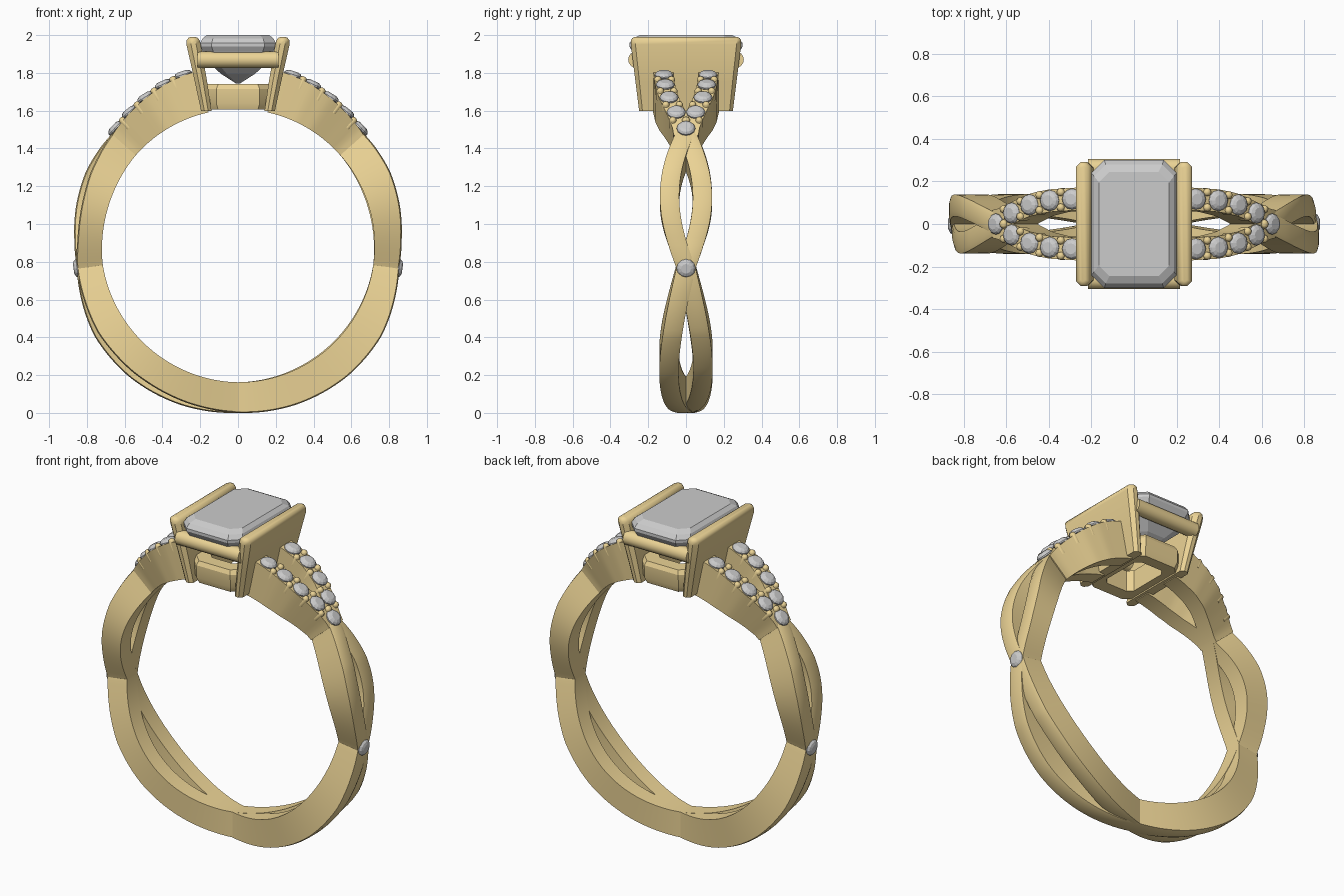
import bpy, bmesh
from math import sin, cos, pi, radians
from mathutils import Vector

if "Cube" in bpy.data.objects:
    bpy.data.objects.remove(bpy.data.objects["Cube"])

CZ = 0.885  # height of the ring centre
gold = bpy.data.materials.new("gold")
gold.diffuse_color = (0.83, 0.65, 0.30, 1)
gold.use_nodes = True
gold.node_tree.nodes["Principled BSDF"].inputs["Base Color"].default_value = gold.diffuse_color


def skin(name, rings, mat=None, cyclic=False, smooth=None, bevel=0):
    """Loft a mesh through a list of equal-length point rings."""
    bm = bmesh.new()
    vs = [[bm.verts.new(p) for p in r] for r in rings]
    n = len(vs[0])
    for i in range(len(vs) if cyclic else len(vs) - 1):
        a, b = vs[i], vs[(i + 1) % len(vs)]
        for j in range(n):
            k = (j + 1) % n
            bm.faces.new((a[j], a[k], b[k], b[j]))
    if not cyclic:
        bm.faces.new(vs[0])
        bm.faces.new(vs[-1])
    bmesh.ops.recalc_face_normals(bm, faces=bm.faces)
    me = bpy.data.meshes.new(name)
    bm.to_mesh(me)
    bm.free()
    ob = bpy.data.objects.new(name, me)
    bpy.context.collection.objects.link(ob)
    if mat:
        me.materials.append(mat)
    if bevel:
        m = ob.modifiers.new("bevel", 'BEVEL')
        m.width, m.segments = bevel, 2
    if smooth:
        bpy.ops.object.select_all(action='DESELECT')
        ob.select_set(True)
        bpy.context.view_layer.objects.active = ob
        bpy.ops.object.shade_smooth_by_angle(angle=radians(smooth))
    return ob


def polar(deg, r, y):
    """Point on the ring; the angle runs from the bottom towards +x."""
    a = radians(deg)
    return Vector((r * sin(a), y, CZ - r * cos(a)))


def keyed(t, keys):
    for (t0, v0), (t1, v1) in zip(keys, keys[1:]):
        if t <= t1:
            f = max(0, (t - t0) / (t1 - t0))
            return v0 + (v1 - v0) * f
    return keys[-1][1]


def octagon(hx, hy, cut, z, cx=0):
    q = [(hx, hy - cut), (hx - cut, hy), (cut - hx, hy), (-hx, hy - cut),
         (-hx, cut - hy), (cut - hx, -hy), (hx - cut, -hy), (hx, cut - hy)]
    return [(cx + x, y, z) for x, y in q]


def radial_stack(name, deg, r, y, levels, n, mat=None, smooth=None):
    """Round part standing on the ring, pointing outwards."""
    up = polar(deg, 1, 0) - Vector((0, 0, CZ))
    side = up.cross(Vector((0, 1, 0)))
    c = polar(deg, r, y)
    rings = [[c + up * h + (side * cos(2 * pi * k / n) + Vector((0, sin(2 * pi * k / n), 0))) * rad
              for k in range(n)] for rad, h in levels]
    return skin(name, rings, mat, smooth=smooth)


def round_gem(name, deg, r, y, size):
    s = size
    radial_stack(name, deg, r, y, [(.08 * s, -.8 * s), (s, -.1 * s), (s, .05 * s),
                                   (.82 * s, .28 * s), (.52 * s, .42 * s)], 12)


# Two woven strands crossing at the bottom, the sides and below the shoulders
OUTER = [(0, .885), (20, .896), (40, .902), (58, .898), (72, .876), (82, .862),
         (92, .868), (104, .884), (116, .897), (126, .896), (135, .892)]
for s, name in ((1, "band_strand_a"), (-1, "band_strand_b")):
    rings = []
    for i in range(-90, 91):
        deg = i * 1.5
        t = abs(deg)
        sign = s if deg >= 0 else -s
        if t <= 82:
            w = sin(pi * t / 82)
            y, low = .09 * w, (s > 0) * .03 * w
        else:
            w = sin(pi * min(1, (t - 82) / 51))
            y, low = -.087 * w, (s < 0) * .03 * w
        y *= sign
        ro, ri = keyed(t, OUTER) - low - (s > 0) * .001, .723 - low * .2
        h = .051
        rings.append([polar(deg, ri, y - h), polar(deg, ro - .006, y - h), polar(deg, ro, y - h * .6),
                      polar(deg, ro, y + h * .6), polar(deg, ro - .006, y + h), polar(deg, ri, y + h)])
    skin(name, rings, gold, smooth=30)

# Split shoulders with stones and bead prongs
SH_Y = [(131, .012), (134, .017), (141, .052), (148, .090), (155, .110), (168, .122)]
SH_R = [(131, .885), (134, .893), (148, .922), (157, .940), (168, .952)]
for sx, sname in ((1, "right"), (-1, "left")):
    for sy, yname in ((1, "back"), (-1, "front")):
        rings = []
        for i in range(26):
            t = 131.5 + i * 36 / 25
            y, ro, h = sy * keyed(t, SH_Y), keyed(t, SH_R), .053
            rings.append([polar(sx * t, .723, y - h), polar(sx * t, ro, y - h),
                          polar(sx * t, ro, y + h), polar(sx * t, .723, y + h)])
        skin(f"{sname}_{yname}_shoulder", rings, gold, smooth=30)
        for i in range(5):
            t = 133.8 + 7.1 * i
            if i:
                round_gem(f"{sname}_{yname}_stone_{i}", sx * t, keyed(t, SH_R) + .004,
                          sy * keyed(t, SH_Y), .049)
            if i < 4:
                tm = t + 3.55
                for k in (-1, 1):
                    radial_stack(f"{sname}_{yname}_bead_{i}", sx * tm, keyed(tm, SH_R),
                                 sy * (keyed(tm, SH_Y) + k * .036),
                                 [(.019, -.05), (.019, .008), (.014, .016), (.005, .02)],
                                 8, gold, 60)
    round_gem(f"{sname}_tip_stone", sx * 133.8, .899, 0, .049)
    round_gem(f"{sname}_side_stone", sx * 82, .858, 0, .05)

    # Wide slanted claw plate with a rounded top
    levels = [(1.597, .14, .195, .248), (1.75, .163, .228, .267), (1.95, .197, .273, .292),
              (1.972, .203, .272, .292), (1.985, .213, .263, .284), (1.991, .228, .25, .27)]
    skin(f"{sname}_claw_plate",
         [octagon((x1 - x0) / 2, hy, (x1 - x0) * .32, z, sx * (x0 + x1) / 2)
          for z, x0, x1, hy in levels], gold, smooth=40)

# Upper gallery rails, front and back
for sy, yname in ((1, "back"), (-1, "front")):
    skin(f"{yname}_gallery_rail",
         [[(x, sy * .262 + .044 * cos(2 * pi * k / 16), 1.87 + .044 * sin(2 * pi * k / 16))
           for k in range(16)] for x in (-.215, .215)], gold, smooth=40)

# Lower open gallery frame
skin("gallery_frame", [octagon(.165, .225, .06, 1.605), octagon(.175, .238, .06, 1.64),
                       octagon(.175, .24, .06, 1.715), octagon(.165, .228, .06, 1.74),
                       octagon(.10, .15, .03, 1.74), octagon(.10, .15, .03, 1.61)],
     gold, cyclic=True, smooth=25)

# Step-cut centre stone
skin("centre_stone", [octagon(*l) for l in (
    (.012, .10, .005, 1.745), (.09, .19, .03, 1.795), (.15, .25, .045, 1.85),
    (.187, .285, .055, 1.915), (.2, .3, .06, 1.94), (.2, .3, .06, 1.957),
    (.188, .28, .055, 1.982), (.165, .245, .05, 2.0))])
